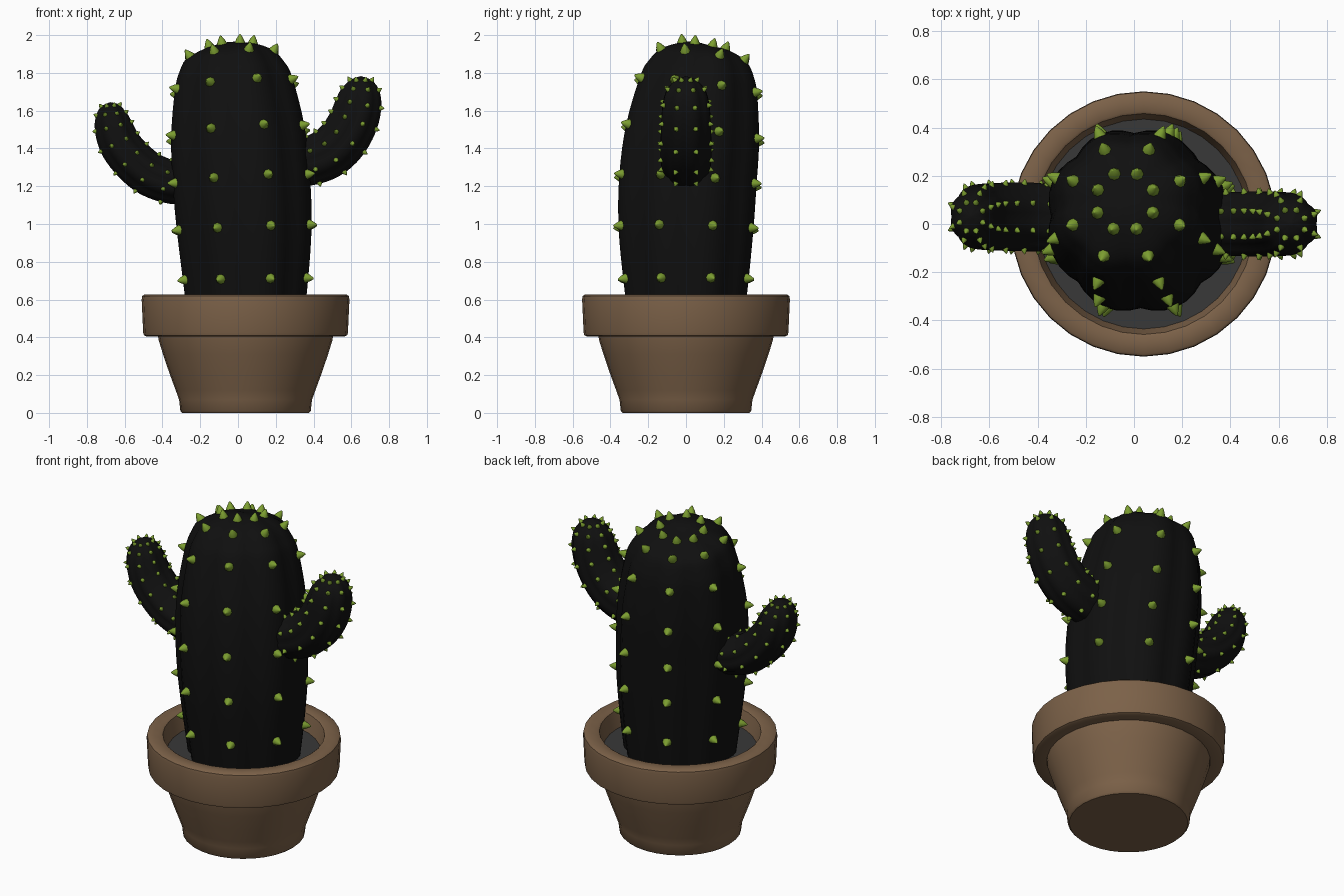
import bpy, bmesh, math
from mathutils import Vector

if "Cube" in bpy.data.objects:
    bpy.data.objects.remove(bpy.data.objects["Cube"])

POT_X = 0.04
RIBS = 8


def material(name, rgb):
    m = bpy.data.materials.new(name)
    m.diffuse_color = (*rgb, 1)
    m.use_nodes = True
    m.node_tree.nodes["Principled BSDF"].inputs["Base Color"].default_value = m.diffuse_color
    return m


BROWN = material("clay", (0.2, 0.12, 0.065))
DARK = material("cactus_skin", (0.005, 0.005, 0.005))
GREEN = material("spine_green", (0.2, 0.34, 0.03))
SOIL = material("soil_grey", (0.04, 0.04, 0.04))


def loft(bm, rings):
    """Skin a list of closed rings with quads."""
    rows = [[bm.verts.new(p) for p in ring] for ring in rings]
    n = len(rows[0])
    for a, b in zip(rows, rows[1:]):
        for i in range(n):
            j = (i + 1) % n
            bm.faces.new((a[i], a[j], b[j], b[i]))


def finish(bm, name, mat, angle=40):
    bmesh.ops.remove_doubles(bm, verts=bm.verts, dist=1e-5)
    bmesh.ops.recalc_face_normals(bm, faces=bm.faces)
    me = bpy.data.meshes.new(name)
    bm.to_mesh(me)
    bm.free()
    ob = bpy.data.objects.new(name, me)
    bpy.context.collection.objects.link(ob)
    me.materials.append(mat)
    bpy.ops.object.select_all(action='DESELECT')
    ob.select_set(True)
    bpy.context.view_layer.objects.active = ob
    bpy.ops.object.shade_smooth_by_angle(angle=math.radians(angle))
    return ob


def circle(c, n_axis, b_axis, r, n):
    return [c + (n_axis * math.cos(a) + b_axis * math.sin(a)) * r
            for a in (math.tau * i / n for i in range(n))]


def lathe(name, profile, mat, n=32):
    bm = bmesh.new()
    loft(bm, [circle(Vector((POT_X, 0, z)), Vector((1, 0, 0)), Vector((0, 1, 0)), r, n)
              for r, z in profile])
    return finish(bm, name, mat)


def sample(keys, t):
    """Smooth interpolation through (x, y, z, radius) keys."""
    last = len(keys) - 1
    i = min(int(t), last - 1)
    u = t - i
    k = [Vector(keys[min(max(i + d, 0), last)]) for d in (-1, 0, 1, 2)]
    return 0.5 * (2 * k[1] + (k[2] - k[0]) * u
                  + (2 * k[0] - 5 * k[1] + 4 * k[2] - k[3]) * u * u
                  + (3 * k[1] - k[0] - 3 * k[2] + k[3]) * u ** 3)


def frame(keys, t, stretch):
    """Centre, radius, tangent, cross axes and radius slope on the path."""
    last = len(keys) - 1
    lo, hi = sample(keys, max(t - 0.1, 0)), sample(keys, min(t + 0.1, last))
    p = sample(keys, t)
    step = (hi - lo).to_3d()
    tan = step.normalized()
    b = Vector((0, 1, 0))
    b = (b - tan * b.dot(tan)).normalized()
    slope = (hi[3] - lo[3]) / step.length
    return p.to_3d(), max(p[3], 0), tan, b.cross(tan), b * stretch, slope


def stem(name, keys, rows, spine, stretch=1.0, depth=0.07, seg=48, sub=4):
    last = len(keys) - 1
    # ribbed flesh
    bm = bmesh.new()
    rings = []
    for s in range(last * sub + 1):
        c, r, tan, n, b, _ = frame(keys, s / sub, stretch)
        ring = []
        for i in range(seg):
            a = math.tau * i / seg
            rr = r * (1 - depth + depth * abs(math.cos(RIBS / 2 * (a - math.pi / RIBS))))
            ring.append(c + (n * math.cos(a) + b * math.sin(a)) * rr)
        rings.append(ring)
    loft(bm, rings)
    finish(bm, name, DARK, 60)
    # spines along each rib crest
    bm = bmesh.new()
    for t in rows:
        c, r, tan, n, b, slope = frame(keys, t, stretch)
        for k in range(RIBS):
            a = math.tau * (k + 0.5) / RIBS
            out = n * math.cos(a) + b * math.sin(a)
            base = c + out * r
            d = (out.normalized() - tan * slope).normalized()
            u = d.orthogonal().normalized()
            v = d.cross(u)
            loft(bm, [circle(base + d * (h * spine), u, v, w * spine, 8)
                      for h, w in ((-0.4, 0.0), (-0.3, 0.52), (0.0, 0.5), (0.4, 0.32), (0.75, 0.1), (0.82, 0.0))])
    finish(bm, name + "_spines", GREEN, 60)


# pot and soil
lathe("pot", [(0, 0), (0.335, 0), (0.345, 0.01), (0.352, 0.07), (0.37, 0.12),
              (0.403, 0.21), (0.437, 0.31), (0.46, 0.385), (0.463, 0.405),
              (0.525, 0.405), (0.538, 0.411), (0.542, 0.425), (0.55, 0.6), (0.547, 0.618),
              (0.537, 0.626), (0.468, 0.626), (0.458, 0.62), (0.454, 0.605),
              (0.43, 0.49), (0.42, 0.45)], BROWN)
lathe("soil", [(0, 0.52), (0.435, 0.52)], SOIL)

# trunk, leaning slightly back and to the left
stem("trunk", [(0.042, 0, 0.45, 0.315), (0.04, 0, 0.71, 0.347), (0.033, 0, 0.98, 0.373),
               (0.018, 0.01, 1.23, 0.38), (0, 0.035, 1.48, 0.37), (-0.02, 0.065, 1.725, 0.328),
               (-0.028, 0.078, 1.82, 0.293), (-0.032, 0.087, 1.89, 0.24),
               (-0.036, 0.094, 1.94, 0.125), (-0.037, 0.097, 1.953, 0)],
     (1, 2, 3, 4, 5, 7, 8), 0.054)

# arms, curving upward
stem("right_arm", [(0.22, 0, 1.32, 0.13), (0.36, 0, 1.33, 0.135), (0.47, 0, 1.37, 0.14),
                   (0.55, 0, 1.44, 0.14), (0.605, 0, 1.53, 0.137), (0.635, 0, 1.62, 0.13),
                   (0.648, 0, 1.7, 0.11), (0.65, 0, 1.76, 0.062), (0.65, 0, 1.783, 0)],
     (1.3, 2.2, 3.2, 4.2, 5.2, 6.2, 7), 0.028)
stem("left_arm", [(-0.2, 0.025, 1.215, 0.115), (-0.34, 0.025, 1.22, 0.12), (-0.46, 0.03, 1.26, 0.122),
                  (-0.55, 0.03, 1.33, 0.12), (-0.62, 0.03, 1.415, 0.116), (-0.655, 0.03, 1.5, 0.108),
                  (-0.67, 0.03, 1.57, 0.09), (-0.675, 0.03, 1.625, 0.052), (-0.677, 0.03, 1.645, 0)],
     (1.3, 2.2, 3.2, 4.2, 5.2, 6.2, 7), 0.025, stretch=1.22)
